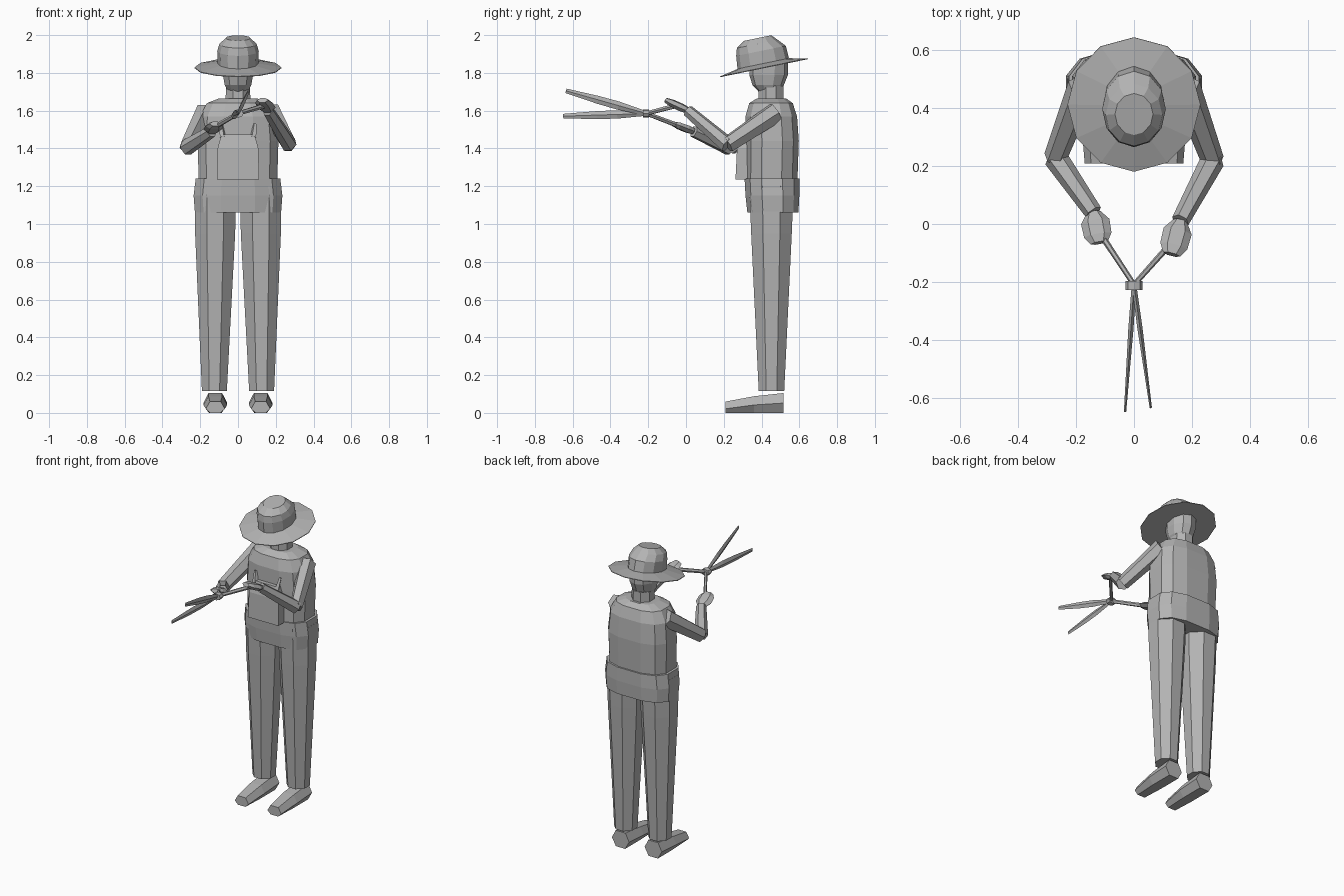
import bpy, bmesh, math
from mathutils import Vector, Matrix

if "Cube" in bpy.data.objects:
    bpy.data.objects.remove(bpy.data.objects["Cube"])

grey = bpy.data.materials.new("matte_grey")
grey.diffuse_color = (0.45, 0.45, 0.45, 1)
grey.use_nodes = True
grey.node_tree.nodes["Principled BSDF"].inputs["Base Color"].default_value = grey.diffuse_color


def finish(name, bm, matrix=None):
    bmesh.ops.recalc_face_normals(bm, faces=bm.faces)
    me = bpy.data.meshes.new(name)
    bm.to_mesh(me)
    bm.free()
    me.materials.append(grey)
    ob = bpy.data.objects.new(name, me)
    if matrix:
        ob.matrix_world = matrix
    bpy.context.collection.objects.link(ob)
    return ob


def skin(bm, rings):
    """Join rings of points into a capped, faceted solid."""
    rings = [[bm.verts.new(p) for p in ring] for ring in rings]
    n = len(rings[0])
    for a, b in zip(rings, rings[1:]):
        for i in range(n):
            j = (i + 1) % n
            bm.faces.new((a[i], a[j], b[j], b[i]))
    bm.faces.new(rings[0])
    bm.faces.new(rings[-1])


def oval(n, power=1.0, turn=0.5):
    pts = []
    for i in range(n):
        a = 2 * math.pi * (i + turn) / n
        c, s = math.cos(a), math.sin(a)
        pts.append((math.copysign(abs(c) ** power, c), math.copysign(abs(s) ** power, s)))
    return pts


def loft(name, rings, n=12, power=1.0, turn=0.5, matrix=None):
    """rings: (x centre, y front, y back, half width, z)"""
    bm = bmesh.new()
    fit = 1 / max(abs(u) for u, v in oval(n, power, turn))
    fitv = 1 / max(abs(v) for u, v in oval(n, power, turn))
    skin(bm, [[(x + u * fit * w, (f + b) / 2 + v * fitv * (b - f) / 2, z)
               for u, v in oval(n, power, turn)] for x, f, b, w, z in rings])
    return finish(name, bm, matrix)


def limb(name, stops, n=6):
    """stops: (point, half width, half height) along a straight run"""
    bm = bmesh.new()
    d = (Vector(stops[-1][0]) - Vector(stops[0][0])).normalized()
    side = d.cross(Vector((0, 0, 1))).normalized()
    up = side.cross(d)
    skin(bm, [[Vector(p) + side * u * w + up * v * h for u, v in oval(n, 1, 0)]
              for p, w, h in stops])
    return finish(name, bm)


# Feet and trouser legs
for s, tag in ((1, "right"), (-1, "left")):
    loft(tag + "_trouser_leg",
         [(s * 0.125, 0.385, 0.52, 0.066, 0.115),
          (s * 0.121, 0.345, 0.56, 0.106, 0.95),
          (s * 0.12, 0.335, 0.57, 0.11, 1.2)], n=8)
    bm = bmesh.new()
    rings = []
    for y, top, mid, w in ((0.21, 0.06, 0.022, 0.8), (0.36, 0.088, 0.042, 1.0), (0.515, 0.105, 0.052, 1.0)):
        rings.append([(s * 0.12 + x * w, y, z) for x, z in
                      ((-0.034, 0), (0.034, 0), (0.063, mid), (0.036, top), (-0.036, top), (-0.063, mid))])
    skin(bm, rings)
    finish(tag + "_shoe", bm)

# Jacket skirt, torso and front panel
loft("jacket_skirt", [(0, 0.325, 0.595, 0.228, 1.06), (0, 0.315, 0.6, 0.235, 1.15),
                      (0, 0.31, 0.6, 0.224, 1.24)], power=0.72)
loft("torso", [(0, 0.315, 0.59, 0.208, 1.23), (0, 0.315, 0.597, 0.214, 1.44),
               (0, 0.315, 0.588, 0.202, 1.57), (0, 0.335, 0.565, 0.165, 1.64),
               (0, 0.375, 0.53, 0.1, 1.665)], power=0.72)
loft("front_panel", [(0, 0.262, 0.33, 0.112, 1.235), (0, 0.27, 0.34, 0.108, 1.4),
                     (0, 0.29, 0.35, 0.088, 1.475)], n=4, turn=0.5)
for s in (-1, 1):
    limb("panel_corner", [((s * 0.08, 0.295, 1.46), 0.018, 0.014), ((s * 0.09, 0.315, 1.53), 0.01, 0.008)], n=4)

# Neck and head
loft("neck", [(0, 0.385, 0.515, 0.066, 1.62), (0, 0.385, 0.515, 0.064, 1.73)], n=8)
loft("head", [(0, 0.385, 0.5, 0.052, 1.7), (0, 0.352, 0.518, 0.07, 1.735),
              (0, 0.335, 0.54, 0.08, 1.79), (0, 0.34, 0.54, 0.082, 1.86)], n=10)

# Tilted hat, built level about its own centre
tilt = Matrix.Translation((0, 0.413, 1.828)) @ Matrix.Rotation(math.radians(11.6), 4, 'X')
loft("hat_brim", [(0, -0.237, 0.237, 0.23, -0.003), (0, -0.237, 0.237, 0.23, 0.001),
                  (0, -0.135, 0.14, 0.11, 0.022)], turn=0, matrix=tilt)
loft("hat_crown", [(0, -0.14, 0.14, 0.107, 0.01), (0, -0.132, 0.136, 0.11, 0.09),
                   (0, -0.12, 0.10, 0.098, 0.13), (0, -0.075, 0.072, 0.066, 0.16)],
     turn=0, matrix=tilt)

# Arms, hands and shear handles
pivot = (0, -0.21, 1.585)
arms = {"right": ((0.178, 0.475, 1.59), (0.272, 0.22, 1.42), (0.16, 0.01, 1.6), (0.13, -0.105, 1.655)),
        "left": ((-0.178, 0.475, 1.59), (-0.272, 0.23, 1.405), (-0.14, 0.04, 1.49), (-0.12, -0.065, 1.53))}
for tag, pts in arms.items():
    shoulder, elbow, wrist, hand = map(Vector, pts)
    limb(tag + "_upper_arm", [(shoulder, 0.052, 0.058), (elbow, 0.04, 0.046)])
    limb(tag + "_forearm", [(elbow, 0.042, 0.044), (wrist, 0.031, 0.032)])
    limb(tag + "_hand", [(wrist, 0.025, 0.018), (wrist.lerp(hand, 0.3), 0.05, 0.022),
                         (wrist.lerp(hand, 0.75), 0.048, 0.02), (hand, 0.03, 0.014)])
    limb(tag + "_shear_handle", [(wrist.lerp(hand, 0.5), 0.011, 0.014), (pivot, 0.009, 0.012)])

# Pivot and blades of the shears
limb("shear_pivot", [((0, -0.197, 1.585), 0.03, 0.022), ((0, -0.228, 1.585), 0.03, 0.022)], n=8)
for tag, tip in (("upper", (0.058, -0.635, 1.705)), ("lower", (-0.031, -0.65, 1.571))):
    a, b = Vector(pivot), Vector(tip)
    limb(tag + "_blade", [(a, 0.008, 0.012), (a.lerp(b, 0.35), 0.009, 0.022),
                          (a.lerp(b, 0.6), 0.007, 0.021), (b, 0.004, 0.012)], n=4)
